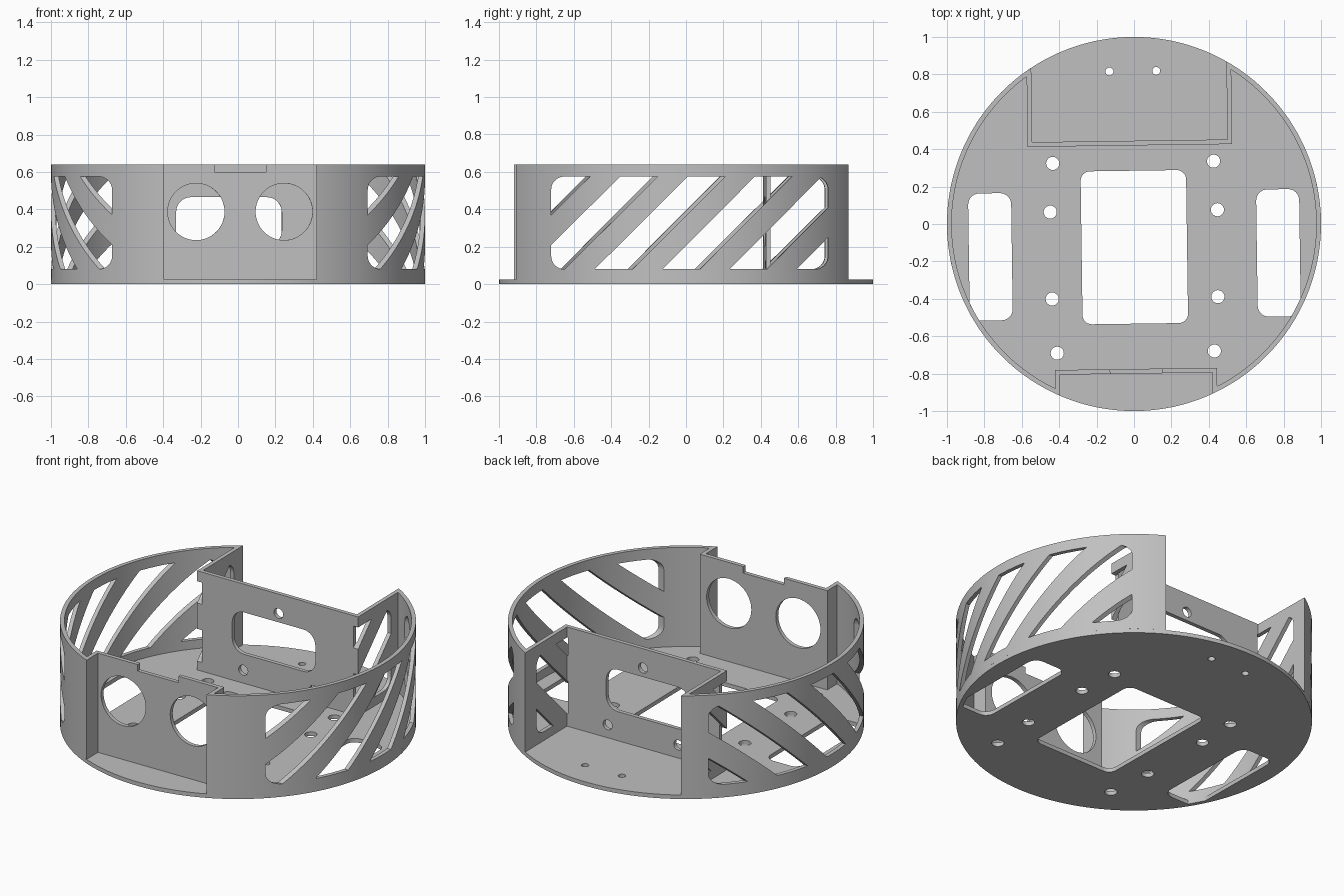
import bpy, bmesh, math

if "Cube" in bpy.data.objects:
    bpy.data.objects.remove(bpy.data.objects["Cube"])

FLOOR, TOP, T = 0.025, 0.64, 0.025     # floor thickness, wall top, wall thickness
BACK_X = -0.016                        # sideways offset of the rear recess
TWIST = math.radians(0.8)              # slight turn of the whole body

grey = bpy.data.materials.new("plain grey")
grey.use_nodes = True
grey.diffuse_color = (0.53, 0.53, 0.53, 1)
grey.node_tree.nodes["Principled BSDF"].inputs["Base Color"].default_value = grey.diffuse_color

PLACE = {"x": lambda u, v, w: (w, u, v),
         "y": lambda u, v, w: (u, w, v),
         "z": lambda u, v, w: (u, v, w)}


def finish_mesh(name, bm):
    bmesh.ops.recalc_face_normals(bm, faces=bm.faces)
    mesh = bpy.data.meshes.new(name)
    bm.to_mesh(mesh)
    bm.free()
    mesh.materials.append(grey)
    obj = bpy.data.objects.new(name, mesh)
    bpy.context.collection.objects.link(obj)
    return obj


def prisms(name, axis, parts):
    """Extrude each (outline, low, high) along an axis into one mesh."""
    bm = bmesh.new()
    for outline, lo, hi in parts:
        a, b = [[bm.verts.new(PLACE[axis](u, v, w)) for u, v in outline] for w in (lo, hi)]
        bm.faces.new(a)
        bm.faces.new(b)
        for i in range(len(a)):
            bm.faces.new((a[i - 1], a[i], b[i], b[i - 1]))
    return finish_mesh(name, bm)


def circle(x, y, r, n=32):
    return [(x + r * math.cos(math.tau * i / n), y + r * math.sin(math.tau * i / n))
            for i in range(n)]


def rounded(x0, x1, y0, y1, r, n=8):
    pts = []
    corners = [(x1 - r, y1 - r), (x0 + r, y1 - r), (x0 + r, y0 + r), (x1 - r, y0 + r)]
    for q, (cx, cy) in enumerate(corners):
        for i in range(n + 1):
            a = (q + i / n) * math.pi / 2
            pts.append((cx + r * math.cos(a), cy + r * math.sin(a)))
    return pts


def boolean(obj, tool, operation="DIFFERENCE"):
    mod = obj.modifiers.new("cut", "BOOLEAN")
    mod.operation, mod.object, mod.solver = operation, tool, "EXACT"
    bpy.context.view_layer.objects.active = obj
    bpy.ops.object.modifier_apply(modifier=mod.name)
    bpy.data.objects.remove(tool)


# Round floor plate
floor = prisms("floor_plate", "z", [(circle(0, 0, 1, 160), 0, FLOOR)])

# Wheel slots, kept inside the wall
slots = prisms("wheel_slot_cutter", "z",
               [(rounded(*xs, -0.505, 0.175, 0.06), -0.1, 0.1)
                for xs in ((-0.885, -0.655), (0.655, 0.885))])
boolean(slots, prisms("slot_limit", "z", [(circle(0, 0, 1 - T, 160), -0.2, 0.2)]), "INTERSECT")
boolean(floor, slots)

# Centre opening and screw holes
holes = [rounded(-0.282, 0.282, -0.533, 0.285, 0.05)]
for x, y in ((0.43, 0.33), (0.447, 0.07), (0.443, -0.395), (0.42, -0.685)):
    holes += [circle(side * x, y, 0.035) for side in (-1, 1)]
holes += [circle(x, 0.817, 0.021) for x in (-0.12, 0.13)]
boolean(floor, prisms("floor_hole_cutter", "z", [(h, -0.1, 0.1) for h in holes]))


# Continuous wall: two arcs joined by a front and a rear recess
def wall_loop(r, front_x, front_y, back_x, back_y, n=72):
    def arc(x0, x1, sign):
        a0 = math.atan2(-math.sqrt(r * r - x0 * x0), x0)
        a1 = math.atan2(math.sqrt(r * r - x1 * x1), x1)
        return [(sign * r * math.cos(a0 + (a1 - a0) * i / n), r * math.sin(a0 + (a1 - a0) * i / n))
                for i in range(n + 1)]
    right = arc(front_x, BACK_X + back_x, 1)
    left = arc(front_x, back_x - BACK_X, -1)
    return ([(front_x, front_y)] + right + [(BACK_X + back_x, back_y), (BACK_X - back_x, back_y)]
            + left[::-1] + [(-front_x, front_y)])


bm = bmesh.new()
outer = wall_loop(1, 0.408, -0.80, 0.522, 0.445)
inner = wall_loop(1 - T, 0.408 + T, -0.80 + T, 0.522 + T, 0.445 - T)
rings = [[bm.verts.new((x, y, z)) for x, y in loop]
         for loop, z in ((outer, FLOOR), (outer, TOP), (inner, TOP), (inner, FLOOR))]
for k in range(4):
    p, q = rings[k - 1], rings[k]
    for i in range(len(p)):
        bm.faces.new((p[i - 1], p[i], q[i], q[i - 1]))
wall = finish_mesh("body_wall", bm)

# Slanted vents through both sides, framed by a rounded window
vents = []
for k in range(-2, 4):
    c = -0.48 + 0.36 * k
    slant = [(c - 0.1, 0), (c + 0.1, 0), (c + 0.8, 0.7), (c + 0.6, 0.7)]
    vents += [(slant, BACK_X + 0.515, 1.1), (slant, -1.1, BACK_X - 0.515)]
vent_cutter = prisms("vent_cutter", "x", vents)
frame = prisms("vent_frame", "x", [(rounded(-0.73, 0.75, 0.08, 0.575, 0.07), -1.2, 1.2)])
boolean(vent_cutter, frame, "INTERSECT")
boolean(wall, vent_cutter)

# Front panel: two sensor holes and a top notch
front = [circle(s * 0.235, 0.387, 0.152, 64) for s in (-1, 1)]
front.append([(-0.138, 0.6), (0.138, 0.6), (0.138, 0.7), (-0.138, 0.7)])
boolean(wall, prisms("front_cutter", "y", [(h, -0.85, -0.74) for h in front]))

# Rear panel: connector opening and three screw holes
rear = [rounded(-0.325, 0.24, 0.205, 0.465, 0.08)]
rear += [circle(x, z, 0.031) for x, z in ((-0.01, 0.52), (-0.25, 0.105), (0.23, 0.105))]
boolean(wall, prisms("rear_cutter", "y", [(h, 0.38, 0.48) for h in rear]))

# Smooth the curved faces and apply the slight turn
for obj in (floor, wall):
    bpy.ops.object.select_all(action="DESELECT")
    obj.select_set(True)
    bpy.context.view_layer.objects.active = obj
    bpy.ops.object.shade_smooth_by_angle(angle=math.radians(25))
    obj.rotation_euler.z = TWIST
